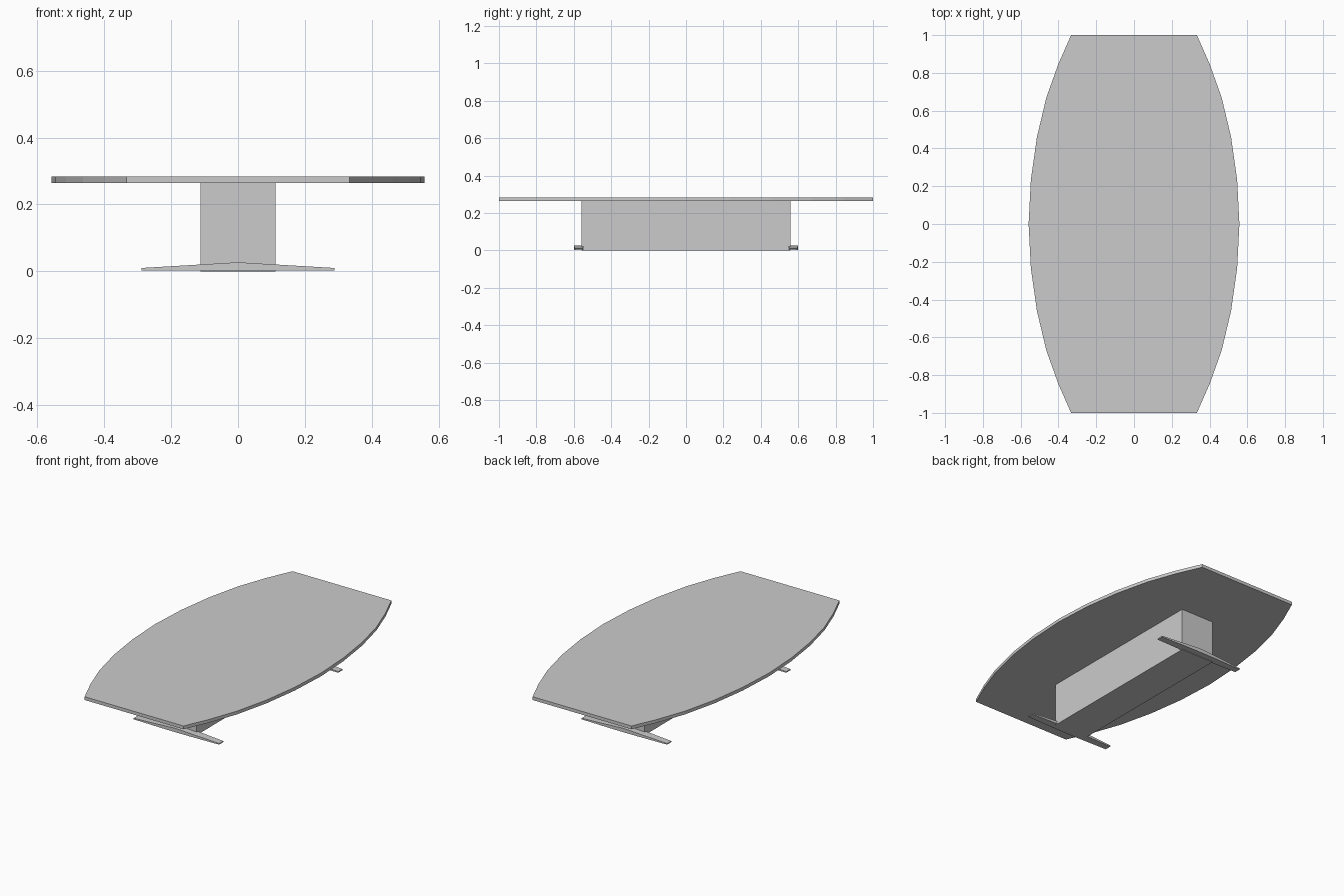
import bpy, bmesh

if "Cube" in bpy.data.objects:
    bpy.data.objects.remove(bpy.data.objects["Cube"])

grey = bpy.data.materials.new("light_grey")
grey.diffuse_color = (0.6, 0.6, 0.6, 1)
grey.use_nodes = True
grey.node_tree.nodes["Principled BSDF"].inputs["Base Color"].default_value = grey.diffuse_color


def make(name, bm):
    bmesh.ops.recalc_face_normals(bm, faces=bm.faces)
    me = bpy.data.meshes.new(name)
    bm.to_mesh(me)
    bm.free()
    me.materials.append(grey)
    ob = bpy.data.objects.new(name, me)
    bpy.context.collection.objects.link(ob)
    return ob


# Boat-shaped table top: arc sides, flat ends
half = [(0.333, 1), (0.401, 0.846), (0.464, 0.67), (0.514, 0.46), (0.546, 0.235)]
right = half + [(0.558, 0)] + [(x, -y) for x, y in reversed(half)]
outline = right + [(-x, y) for x, y in reversed(right)]
bm = bmesh.new()
face = bm.faces.new([bm.verts.new((x, y, 0.264)) for x, y in outline])
ext = bmesh.ops.extrude_face_region(bm, geom=[face])
bmesh.ops.translate(bm, vec=(0, 0, 0.02),
                    verts=[v for v in ext["geom"] if isinstance(v, bmesh.types.BMVert)])
if not any(f.normal.z and f.calc_center_median().z < 0.265 for f in bm.faces):
    bm.faces.new([v for v in bm.verts if v.co.z < 0.27])
make("table_top", bm)

# Box pedestal
bm = bmesh.new()
bmesh.ops.create_cube(bm, size=1)
for v in bm.verts:
    v.co = (v.co.x * 0.224, v.co.y * 1.12, (v.co.z + 0.5) * 0.264)
make("pedestal", bm)

# Tapered feet lofted along x: (x, half width, top height)
stations = [(-0.288, 0.02, 0.010), (-0.1, 0.025, 0.021), (0, 0.026, 0.027),
            (0.1, 0.025, 0.021), (0.288, 0.02, 0.010)]
for name, yc in (("front_foot", -0.573), ("back_foot", 0.573)):
    bm = bmesh.new()
    rings = []
    for x, w, top in stations:
        rings.append([bm.verts.new((x, yc + s * w, z))
                      for s, z in ((-1, 0.003), (1, 0.003), (1, top), (-1, top))])
    for a, b in zip(rings, rings[1:]):
        for i in range(4):
            j = (i + 1) % 4
            bm.faces.new((a[i], a[j], b[j], b[i]))
    bm.faces.new(rings[0])
    bm.faces.new(rings[-1])
    make(name, bm)
